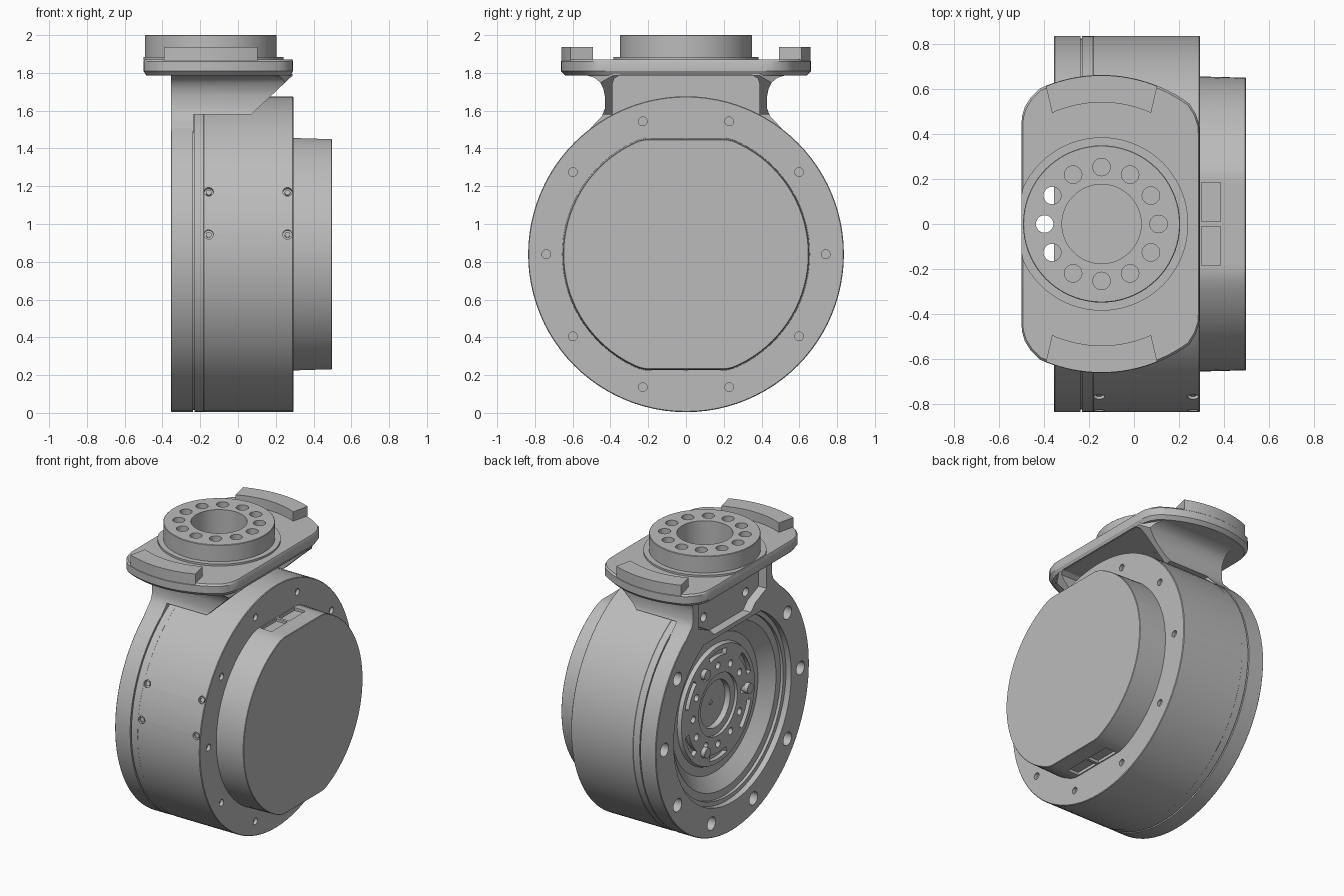
import bpy, bmesh
from math import sin, cos, pi, radians
from mathutils import Vector

default = bpy.data.objects.get("Cube")
if default:
    bpy.data.objects.remove(default, do_unlink=True)

GREY = (0.5, 0.5, 0.5, 1)
metal = bpy.data.materials.new("grey_metal")
metal.use_nodes = True
metal.diffuse_color = GREY
metal.node_tree.nodes["Principled BSDF"].inputs["Base Color"].default_value = GREY

AXIS_Z = 0.84    # height of the drum axis
OUT_X = -0.144   # centre of the output ring
R = 0.836        # drum radius


def make(name, solids):
    """Build one object from solids, each a list of matching rings."""
    bm = bmesh.new()
    for rings in solids:
        loops = [[bm.verts.new(p) for p in ring] for ring in rings]
        n = len(loops[0])
        for a, b in zip(loops, loops[1:]):
            for i in range(n):
                j = (i + 1) % n
                bm.faces.new((a[i], a[j], b[j], b[i]))
        bm.faces.new(loops[0][::-1])
        bm.faces.new(loops[-1])
    bmesh.ops.recalc_face_normals(bm, faces=bm.faces)
    mesh = bpy.data.meshes.new(name)
    bm.to_mesh(mesh)
    bm.free()
    mesh.materials.append(metal)
    obj = bpy.data.objects.new(name, mesh)
    bpy.context.collection.objects.link(obj)
    return obj


def lathe(profile, n=96):
    """Rings around the drum axis from (x, radius) pairs."""
    return [[(x, r * cos(2 * pi * i / n), AXIS_Z + r * sin(2 * pi * i / n))
             for i in range(n)] for x, r in profile]


def rod(p, q, r, n=20):
    p, q = Vector(p), Vector(q)
    turn = (q - p).to_track_quat('Z', 'Y')
    ring = [turn @ Vector((r * cos(2 * pi * i / n), r * sin(2 * pi * i / n), 0))
            for i in range(n)]
    return [[c + v for v in ring] for c in (p, q)]


def prism_x(outline, x0, x1):
    return [[(x, y, z) for y, z in outline] for x in (x0, x1)]


def prism_z(outline, z0, z1):
    return [[(x, y, z) for x, y in outline] for z in (z0, z1)]


def box(x0, x1, y0, y1, z0, z1):
    return prism_z([(x0, y0), (x1, y0), (x1, y1), (x0, y1)], z0, z1)


def cut(targets, solids):
    """Subtract the solids from each target."""
    cutter = make("cutter", solids)
    cutter.hide_render = True
    for obj in targets:
        mod = obj.modifiers.new("cut", 'BOOLEAN')
        mod.object = cutter
        mod.operation = 'DIFFERENCE'
        mod.solver = 'EXACT'
        bpy.context.view_layer.objects.active = obj
        bpy.ops.object.modifier_apply(modifier=mod.name)
    bpy.data.objects.remove(cutter, do_unlink=True)


def polar(x, r, deg):
    a = radians(deg)
    return (x, r * cos(a), AXIS_Z + r * sin(a))


def mirrored(half):
    """Close an outline by mirroring its first coordinate."""
    return half + [(-a, b) for a, b in reversed(half)]


# Drum with narrow seam groove, stepped rear bore and shallow hub
drum = make("drum_housing", [lathe([
    (0.293, 0.67), (0.293, R - 0.004), (0.289, R), (-0.18, R), (-0.182, R - 0.002),
    (-0.23, R - 0.002), (-0.23, R - 0.012), (-0.238, R - 0.012), (-0.238, R),
    (-0.351, R), (-0.355, R - 0.004), (-0.355, 0.64), (-0.315, 0.64),
    (-0.315, 0.61), (-0.295, 0.61), (-0.295, 0.56), (-0.22, 0.47),
    (-0.22, 0.41), (-0.245, 0.4), (-0.245, 0.21), (-0.225, 0.21),
    (-0.225, 0.16), (-0.185, 0.16)])])

holes = []
for a in range(0, 360, 36):
    holes.append(rod(polar(0.27, 0.74, a), polar(0.31, 0.74, a), 0.023))
    if a not in (72, 108):
        holes.append(rod(polar(-0.38, 0.74, a), polar(-0.26, 0.74, a), 0.045))
for a in range(0, 360, 30):
    holes.append(rod(polar(-0.27, 0.27, a), polar(-0.2, 0.27, a), 0.024, 14))
# Curved slots in the hub
for start in range(15, 360, 60):
    arc = [radians(start + 5 * k) for k in range(7)]
    pts = [(r * cos(a), AXIS_Z + r * sin(a))
           for r, seq in ((0.37, arc), (0.33, arc[::-1])) for a in seq]
    holes.append(prism_x(pts, -0.27, -0.215))
# Counterbores for the screws on the front of the drum
SCREWS = [(x, a) for x in (-0.155, 0.262) for a in (180 - 23.3, 180 - 7.2)]
for x, a in SCREWS:
    holes.append(rod(polar(x, R - 0.02, a), polar(x, R + 0.03, a), 0.025, 16))
cut([drum], holes)
screws = make("side_screws", [rod(polar(x, R - 0.03, a), polar(x, R - 0.008, a), 0.015, 12)
                              for x, a in SCREWS])
hub_bolts = make("hub_bolts", [rod(polar(-0.23, 0.31, a), polar(-0.275, 0.31, a), 0.035, 16)
                               for a in (60, 180, 300)])
hub_pin = make("hub_pin", [rod(polar(-0.18, 0, 0), polar(-0.192, 0, 0), 0.015, 12)])


# Side cover: tapered round cap with flat top and bottom
def cover_ring(x, r, flat):
    pts = [polar(x, r, 360 * i / 96) for i in range(96)]
    return [(x, y, min(max(z, AXIS_Z - flat), AXIS_Z + flat)) for x, y, z in pts]


cover = make("side_cover", [[cover_ring(0.27, 0.656, 0.616), cover_ring(0.494, 0.65, 0.609),
                             cover_ring(0.497, 0.647, 0.606)]])
ports = []
for s in (-1, 1):
    z0, z1 = sorted((AXIS_Z + s * 0.595, AXIS_Z + s * 0.65))
    for y0, y1 in ((-0.185, -0.01), (0.01, 0.185)):
        ports.append(box(0.3, 0.385, y0, y1, z0, z1))
cut([cover], ports)

# Neck: flared bracket with sloped gussets, hollow towards the cover
flare = [(0.3, 1.4), (0.48, 1.46), (0.52, 1.49), (0.48, 1.535), (0.445, 1.57),
         (0.43, 1.61), (0.43, 1.68), (0.437, 1.715), (0.455, 1.75), (0.485, 1.775),
         (0.53, 1.788), (0.575, 1.795)]
neck = make("neck_bracket", [prism_x(mirrored(flare), -0.3555, 0.288)])
slope = [(-0.235, 1.2), (-0.235, 1.58), (0.07, 1.58), (0.288, 1.785), (0.5, 1.785), (0.5, 1.2)]
cut([neck], [[[(x, y, z) for x, z in slope] for y in (-1, 1)]])
hollow = [(0.39, 1.3), (0.39, 1.74), (0.38, 1.77), (0.35, 1.788)]
cut([neck], [prism_x(mirrored(hollow), -0.225, 0.6)])
# Trim the flare where the plate corners are rounded
corner = [(0.1, 0.62), (0.22, 0.5), (0.3, 0.37), (0.4, 0.7)]
cut([neck], [prism_z([(x, s * y) for x, y in corner], 1.5, 1.9) for s in (-1, 1)])
pocket = [(0.2, 1.43), (0.25, 1.48), (0.37, 1.53), (0.37, 1.7), (0.33, 1.75)]
cut([neck, drum], [prism_x(mirrored(pocket), -0.4, -0.295)])
cut([neck, drum], [rod(polar(-0.31, 0.74, a), polar(-0.25, 0.74, a), 0.03) for a in (72, 108)])


# Top plate: round-ended plate with straight sides and bevelled rims
def arc_xy(r, a0, a1, n):
    return [(OUT_X + r * cos(radians(a0 + (a1 - a0) * i / n)),
             r * sin(radians(a0 + (a1 - a0) * i / n))) for i in range(n + 1)]


half = ([(0.292, 0.4), (0.289, 0.445), (0.274, 0.49)] + arc_xy(0.662, 54, 114.6, 20)
        + [(-0.46, 0.56), (-0.485, 0.52), (-0.497, 0.48), (-0.5, 0.44)])
outline = half + [(x, -y) for x, y in reversed(half)]


def plate_ring(z, s):
    return [(OUT_X + 0.04 + (x - OUT_X - 0.04) * s, y * s, z) for x, y in outline]


plate = make("top_plate", [[plate_ring(1.787, 0.965), plate_ring(1.81, 1),
                            plate_ring(1.86, 1), plate_ring(1.872, 0.985)]])

# Raised arc pads at both ends of the plate
pad = arc_xy(0.66, 68, 112, 16) + arc_xy(0.54, 114, 66, 16)
pads = make("end_pads", [prism_z([(x, s * y) for x, y in pad], 1.83, 1.937) for s in (-1, 1)])

# Output flange and ring with bolt circle and bore
flange = make("output_flange", [prism_z([(max(x, -0.499), y) for x, y in
                                         arc_xy(0.385, 0, 355, 71)], 1.865, 1.885)])
ring = make("output_ring", [[[(x, y, z) for x, y in arc_xy(r, 0, 355, 71)]
                             for z, r in ((1.86, 0.349), (1.997, 0.349), (2.0, 0.346))]])
bores = [rod((OUT_X, 0, 1.7), (OUT_X, 0, 2.1), 0.176, 48)]
for x, y in arc_xy(0.253, 0, 330, 11):
    bores.append(rod((x, y, 1.7), (x, y, 2.1), 0.039, 24))
cut([plate, flange, ring], bores)

# Smooth round walls, keep machined edges sharp
bpy.ops.object.select_all(action='DESELECT')
for obj in (drum, cover, neck, plate, pads, flange, ring, screws, hub_bolts, hub_pin):
    obj.select_set(True)
bpy.context.view_layer.objects.active = drum
bpy.ops.object.shade_smooth_by_angle(angle=radians(30))
